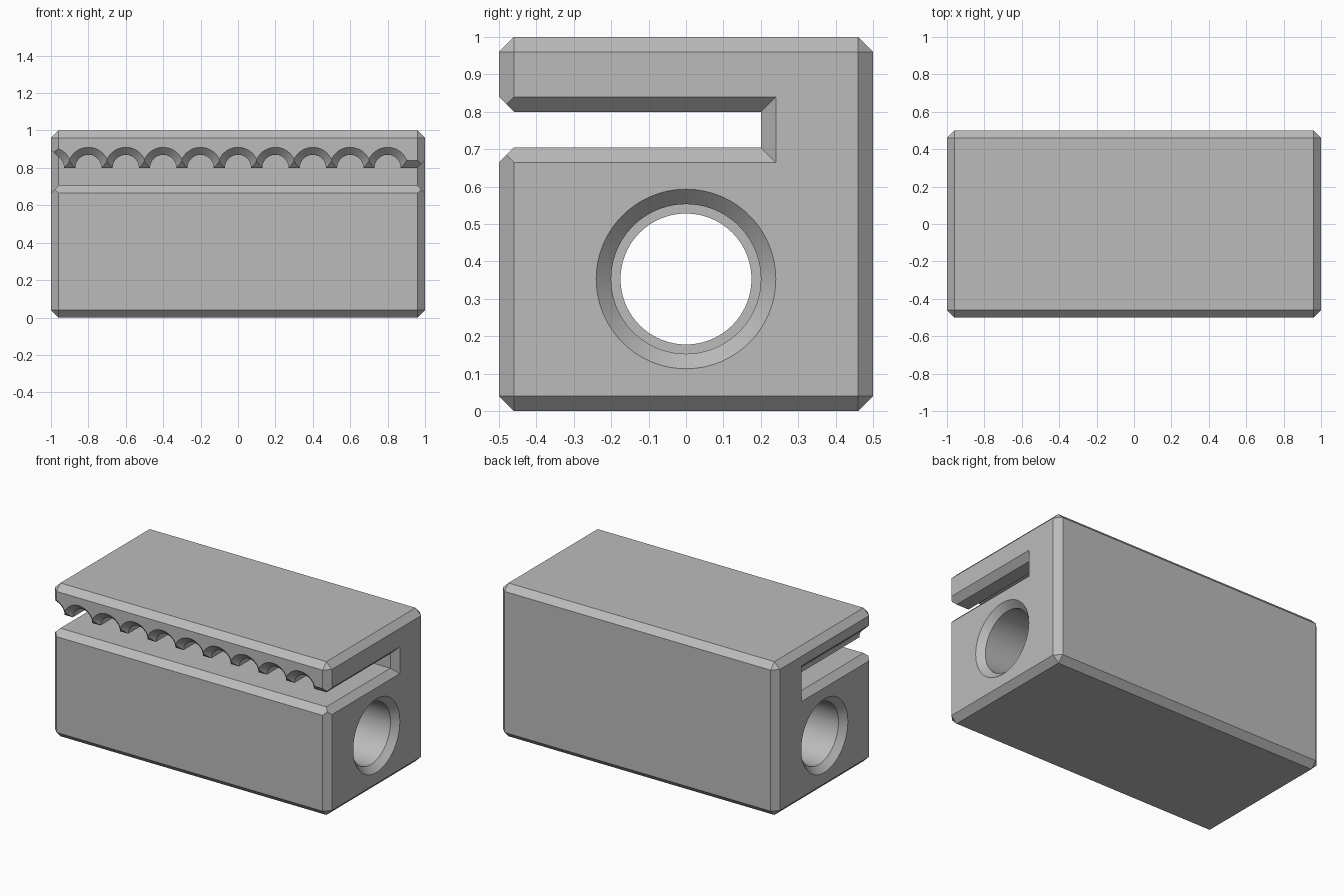
import bpy, bmesh, math
from mathutils import Vector

default = bpy.data.objects.get("Cube")
if default:
    bpy.data.objects.remove(default, do_unlink=True)

CH = 0.04                      # chamfer used on every edge
OVER = 0.02                    # how far cutters reach past a surface
HALF_X, HALF_Y, TOP = 1.0, 0.5, 1.0
FLOOR, CEILING, SLOT_END = 0.705, 0.8, 0.2
BORE_Z = 0.353
PITCH, GROOVE_R = 0.2, 0.07

grey = bpy.data.materials.new("plain grey")
grey.use_nodes = True
grey.diffuse_color = (0.5, 0.5, 0.5, 1)
grey.node_tree.nodes["Principled BSDF"].inputs["Base Color"].default_value = (0.5, 0.5, 0.5, 1)


def make_object(name, bm):
    bmesh.ops.recalc_face_normals(bm, faces=bm.faces)
    mesh = bpy.data.meshes.new(name)
    bm.to_mesh(mesh)
    bm.free()
    mesh.materials.append(grey)
    obj = bpy.data.objects.new(name, mesh)
    bpy.context.collection.objects.link(obj)
    return obj


def loft(name, rings):
    """Closed solid through matching rings of points."""
    bm = bmesh.new()
    loops = [[bm.verts.new(p) for p in ring] for ring in rings]
    count = len(loops[0])
    for a, b in zip(loops, loops[1:]):
        for i in range(count):
            j = (i + 1) % count
            bm.faces.new((a[i], a[j], b[j], b[i]))
    bm.faces.new(loops[0])
    bm.faces.new(loops[-1][::-1])
    return make_object(name, bm)


def lathe(name, profile, centre, axis, segments):
    """Round solid from (distance, radius) pairs along the x or y axis."""
    rings = []
    for dist, radius in profile:
        ring = []
        for i in range(segments):
            t = math.tau * i / segments
            u, w = radius * math.cos(t), radius * math.sin(t)
            point = (dist, u, w) if axis == "x" else (u, dist, w)
            ring.append(Vector(centre) + Vector(point))
        rings.append(ring)
    return loft(name, rings)


def cut(target, cutter):
    cutter.hide_render = True
    mod = target.modifiers.new("cut", "BOOLEAN")
    mod.operation = "DIFFERENCE"
    mod.solver = "EXACT"
    mod.object = cutter
    bpy.context.view_layer.objects.active = target
    bpy.ops.object.modifier_apply(modifier=mod.name)
    bpy.data.objects.remove(cutter, do_unlink=True)


# Chamfered block
def yz_rect(x, y0, y1, z0, z1):
    return [(x, y0, z0), (x, y1, z0), (x, y1, z1), (x, y0, z1)]


block = loft("clamp_block", [yz_rect(x, -HALF_Y, HALF_Y, 0, TOP) for x in (-HALF_X, HALF_X)])
bevel = block.modifiers.new("chamfer", "BEVEL")
bevel.width = CH
bevel.segments = 1
bevel.limit_method = "NONE"
bpy.context.view_layer.objects.active = block
bpy.ops.object.modifier_apply(modifier=bevel.name)

# Slot open to the front and both ends
FRONT = -HALF_Y - 0.1
cut(block, loft("slot", [yz_rect(x, FRONT, SLOT_END, FLOOR, CEILING)
                         for x in (-HALF_X - 0.1, HALF_X + 0.1)]))

# Chamfer along the front lips of the slot
flare = CH + OVER
lip = [(-HALF_Y + CH, FLOOR), (-HALF_Y - OVER, FLOOR - flare),
       (-HALF_Y - OVER, CEILING + flare), (-HALF_Y + CH, CEILING)]
cut(block, loft("front_lips", [[(x, y, z) for y, z in lip]
                               for x in (-HALF_X - 0.1, HALF_X + 0.1)]))

# Belt grooves under the upper jaw, flared at the front
groove = [(-HALF_Y - OVER, GROOVE_R + flare), (-HALF_Y + CH, GROOVE_R), (SLOT_END, GROOVE_R)]
for i in range(10):
    cut(block, lathe("groove", groove, (-HALF_X + i * PITCH, 0, CEILING), "y", 48))

# Chamfers at the slot ends; the one at -x follows the half groove there
half_groove_top = CEILING + math.sqrt(GROOVE_R ** 2 - CH ** 2)
for side, top in ((1, CEILING), (-1, half_groove_top)):
    inner = yz_rect(side * (HALF_X - CH), FRONT, SLOT_END, FLOOR, top)
    outer = yz_rect(side * (HALF_X + OVER), FRONT, SLOT_END + flare, FLOOR - flare, top + flare)
    cut(block, loft("slot_end", [inner, outer]))

# Through bore with a wider, chamfered pocket at each end
half = [(0.5, 0.175), (0.5, 0.2), (HALF_X - CH, 0.2), (HALF_X + OVER, 0.2 + flare)]
bore = [(-d, r) for d, r in reversed(half)] + half
cut(block, lathe("bore", bore, (0, 0, BORE_Z), "x", 96))

# Smooth round walls, sharp edges
bpy.ops.object.select_all(action="DESELECT")
block.select_set(True)
bpy.context.view_layer.objects.active = block
bpy.ops.object.shade_smooth_by_angle(angle=math.radians(25))
